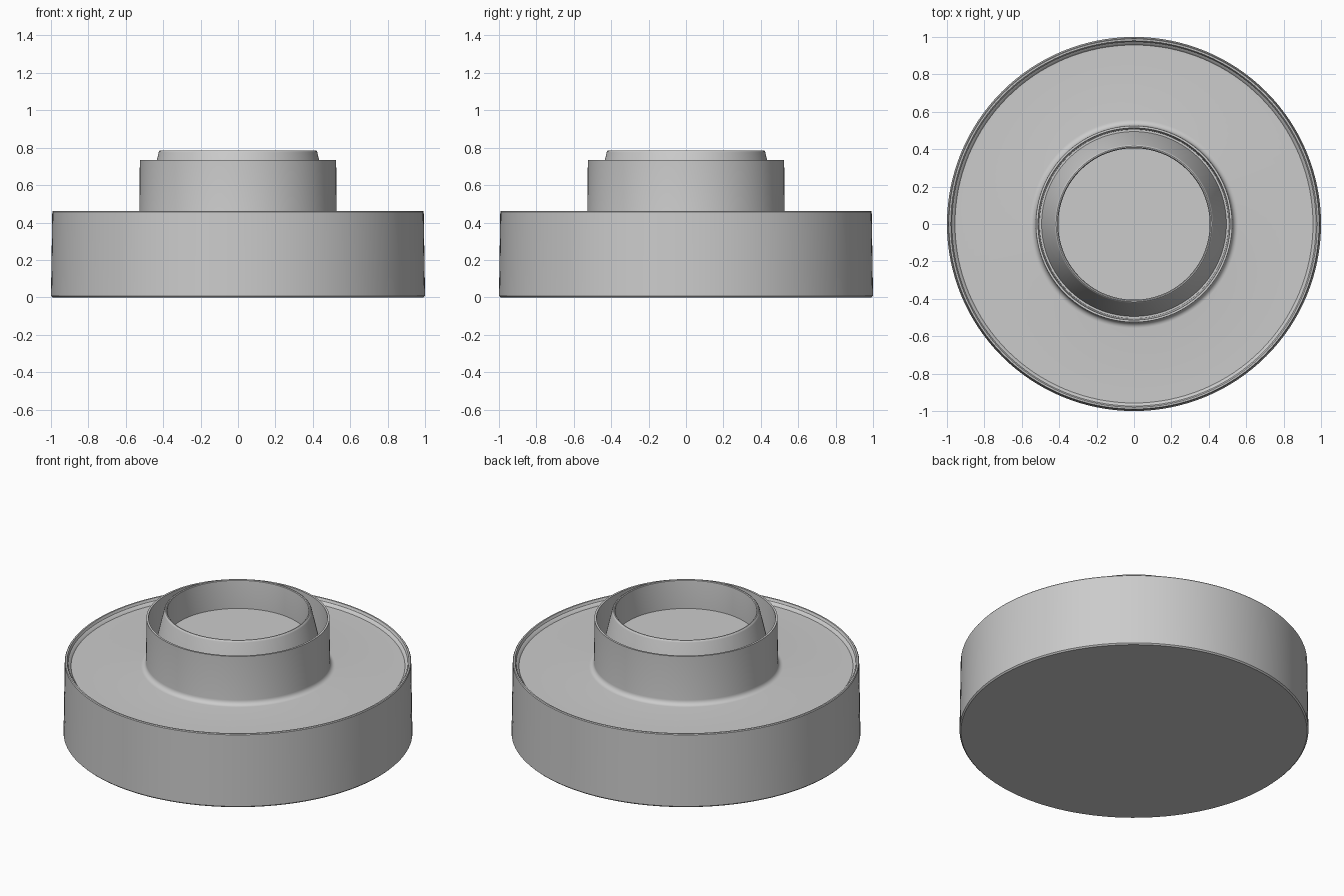
import bpy, bmesh, math

if "Cube" in bpy.data.objects:
    bpy.data.objects.remove(bpy.data.objects["Cube"])

SEGMENTS = 128


def lathe(name, profile):
    """Spin an (r, z) profile around the z axis into a smooth-shaded part."""
    bm = bmesh.new()
    verts = [bm.verts.new((r, 0, z)) for r, z in profile]
    edges = [bm.edges.new(pair) for pair in zip(verts, verts[1:])]
    bmesh.ops.spin(bm, geom=verts + edges, axis=(0, 0, 1), cent=(0, 0, 0),
                   angle=math.tau, steps=SEGMENTS, use_duplicate=False)
    bmesh.ops.remove_doubles(bm, verts=bm.verts, dist=1e-4)
    bmesh.ops.recalc_face_normals(bm, faces=bm.faces)
    # Open profiles: make sure the outer wall faces outward
    outer = max(bm.faces, key=lambda f: f.calc_center_median().xy.length)
    if outer.normal.xy.dot(outer.calc_center_median().xy) < 0:
        bmesh.ops.reverse_faces(bm, faces=bm.faces)
    mesh = bpy.data.meshes.new(name)
    bm.to_mesh(mesh)
    bm.free()
    obj = bpy.data.objects.new(name, mesh)
    bpy.context.collection.objects.link(obj)
    bpy.ops.object.select_all(action='DESELECT')
    obj.select_set(True)
    bpy.context.view_layer.objects.active = obj
    bpy.ops.object.shade_smooth_by_angle(angle=math.radians(35))
    return obj


# Fillet where the shallow tray meets the collar
FLOOR, COLLAR_R, FILLET = 0.43, 0.527, 0.03
fillet = [(COLLAR_R + FILLET * (1 - math.sin(a)), FLOOR + FILLET * (1 - math.cos(a)))
          for a in (math.radians(15 * i) for i in range(7))]

# Dish: base, outer wall, stepped rim, tray, collar, down to the groove floor
lathe("dish_with_collar", [
    (0, 0), (0.992, 0), (1.0, 0.008), (0.993, 0.457), (0.989, 0.462),
    (0.98, 0.462), (0.973, 0.447), (0.968, 0.445), (0.957, FLOOR),
    *fillet, (COLLAR_R - 0.002, 0.735), (0.513, 0.735),
    (0.505, 0.47), (0.49, 0.47)])

# Inner ring: tapered outside, rounded lip, straight bore, recessed disc
lathe("tapered_ring", [
    (0.494, 0.47), (0.424, 0.775), (0.421, 0.782), (0.416, 0.786),
    (0.41, 0.786), (0.406, 0.782), (0.405, 0.775), (0.405, 0.605), (0, 0.605)])
